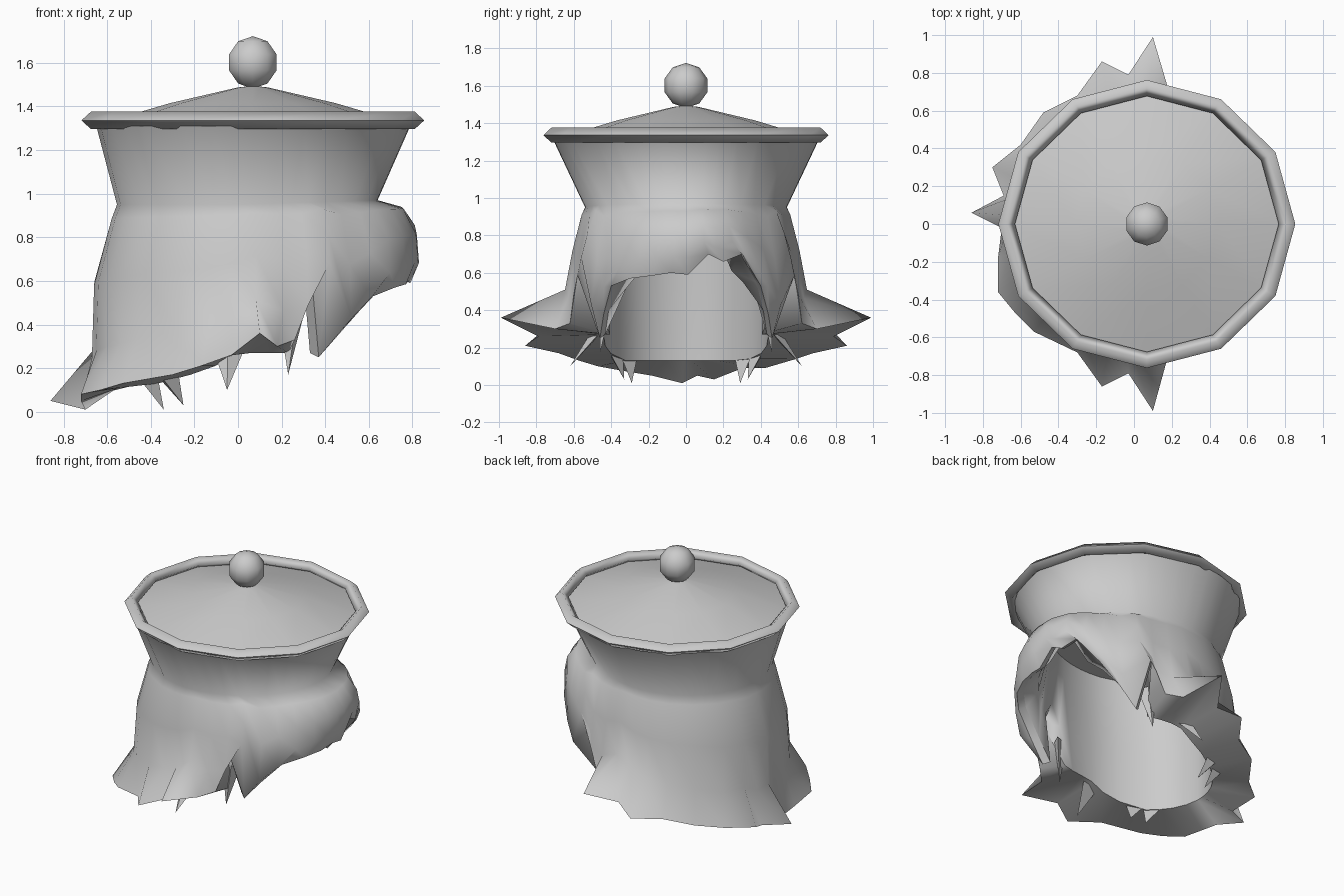
import bpy, math
from mathutils import Vector

if "Cube" in bpy.data.objects:
    bpy.data.objects.remove(bpy.data.objects["Cube"])

grey = bpy.data.materials.new("plain grey")
grey.diffuse_color = (0.6, 0.6, 0.6, 1)
grey.use_nodes = True
grey.node_tree.nodes["Principled BSDF"].inputs["Base Color"].default_value = grey.diffuse_color


def make(name, verts, faces, angle=60):
    me = bpy.data.meshes.new(name)
    me.from_pydata(verts, [], faces)
    me.update()
    ob = bpy.data.objects.new(name, me)
    bpy.context.collection.objects.link(ob)
    finish(ob, angle)
    return ob


def finish(ob, angle):
    ob.data.materials.clear()
    ob.data.materials.append(grey)
    bpy.ops.object.select_all(action='DESELECT')
    ob.select_set(True)
    bpy.context.view_layer.objects.active = ob
    bpy.ops.object.mode_set(mode='EDIT')
    bpy.ops.mesh.select_all(action='SELECT')
    bpy.ops.mesh.normals_make_consistent(inside=False)
    bpy.ops.object.mode_set(mode='OBJECT')
    bpy.ops.object.shade_smooth_by_angle(angle=math.radians(angle))


def loft(rings, cap=None):
    """Join closed rings of equal length; optional point closes the last ring."""
    n = len(rings[0])
    verts = [p for r in rings for p in r]
    faces = [(k * n + i, k * n + (i + 1) % n, (k + 1) * n + (i + 1) % n, (k + 1) * n + i)
             for k in range(len(rings) - 1) for i in range(n)]
    if cap:
        b = (len(rings) - 1) * n
        verts.append(cap)
        faces += [(b + i, b + (i + 1) % n, len(verts) - 1) for i in range(n)]
    return verts, faces


def ellipse(a, front, back, side):
    c = math.cos(a)
    return (c * (front if c > 0 else -back), math.sin(a) * side)


# Ragged lower edge of the hair, one half, from the fringe to the back
tips = [(.79, .01, .59), (.78, .12, .70), (.77, .20, .66), (.73, .30, .70), (.62, .40, .53),
        (.48, .44, .38), (.37, .46, .25), (.34, .58, .59), (.26, .62, .33), (.18, .70, .30),
        (.10, .99, .36), (-.03, .79, .26), (-.17, .86, .21), (-.30, .68, .17), (-.48, .59, .14),
        (-.60, .42, .09), (-.75, .30, .09), (-.69, .15, .03), (-.86, .06, .05)]
# The other half differs slightly at the fringe and the nape
uneven = {1: (.78, -.08, .60), 2: (.77, -.18, .585), 3: (.72, -.30, .57), 14: (-.53, -.57, .13),
          15: (-.63, -.47, .10), 16: (-.72, -.36, .08), 17: (-.72, -.18, .05), 18: (-.70, -.02, .01)}
cols = tips + [uneven.get(i, (tips[i][0], -tips[i][1], tips[i][2])) for i in range(18, 0, -1)]
angs = [math.atan2(y, x) for x, y, z in cols]


def hair_ring(front, back, side, t):
    out = []
    for a, tip in zip(angs, cols):
        x, y = ellipse(a, front, back, side)
        out.append((x, y, .96 + (tip[2] - .96) * t))
    return out


def level_ring(front, back, side, z):
    return [(*ellipse(a, front, back, side), z) for a in angs]


# Hollow edge: thin behind the fringe, thick under the sides and nape
inner = []
for a, (x, y, z) in zip(angs, cols):
    if x > .3:
        inner.append((x - .04, y * .94, z + .02))
    else:
        inner.append((*ellipse(a, .60, -.54, .44), max(.13, min(z, .27))))

# Hair and crown: outside, ragged tips, then the hollow inside
rings = [
    level_ring(.79, -.65, .71, 1.31),
    [(*ellipse(a, .64, -.555, .54), .95 + .02 * max(0, math.cos(a))) for a in angs],
    hair_ring(.76, -.58, .56, .08),
    hair_ring(.82, -.66, .61, .40),
    hair_ring(.83, -.67, .65, .75),
    cols,
    inner,
    [(*ellipse(a, .70, -.54, .45), max(.55, p[2] + .06)) for a, p in zip(angs, inner)],
    level_ring(.59, -.52, .46, .92),
    level_ring(.57, -.52, .46, 1.06),
]
hair = make("hair", *loft(rings, (0, 0, 1.06)), 120)

# Crisp edges along the tips, the hollow edge and the hollow ceiling
n = len(cols)
for e in hair.data.edges:
    a, b = (v // n for v in e.vertices)
    if a == b and a in (5, 6, 9):
        e.use_edge_sharp = True

# Loose pointed locks under the inner edge
verts, faces = [], []
for tip, root_z in (((-.34, .29, .01), .15), ((-.25, .33, .03), .17),
                    ((-.05, .62, .10), .27), ((.23, .46, .17), .45)):
    for s in (1, -1):
        p = Vector((tip[0], s * tip[1], tip[2]))
        a = math.atan2(p.y, p.x)
        b = len(verts)
        for d, scale in ((-.12, 1), (.12, 1), (0, 1.1)):
            x, y = ellipse(a + d, .55, -.54, .47)
            verts.append((x * scale, y * scale, root_z))
        verts.append(tuple(p))
        faces += [(b, b + 1, b + 3), (b + 1, b + 2, b + 3), (b + 2, b, b + 3), (b, b + 2, b + 1)]
make("loose_locks", verts, faces, 30)

# Twelve-sided rolled rim
CX = .068


def round_ring(r, z, squash=.97):
    return [(CX + r * math.cos(i * math.pi / 6), squash * r * math.sin(i * math.pi / 6), z)
            for i in range(12)]


section = [(.742 + .044 * math.cos(k * math.pi / 2), 1.336 + .040 * math.sin(k * math.pi / 2))
           for k in range(5)]
make("rim", *loft([round_ring(r, z) for r, z in section]), 120)

# Shallow lid
make("lid", *loft([round_ring(r, z) for r, z in ((.72, 1.315), (.38, 1.415), (.07, 1.487))],
                  (CX, 0, 1.495)), 60)

# Ball on the lid
bpy.ops.mesh.primitive_uv_sphere_add(segments=10, ring_count=5, radius=.12,
                                     location=(CX, 0, 1.602))
ball = bpy.context.object
ball.name = "ball"
finish(ball, 80)
